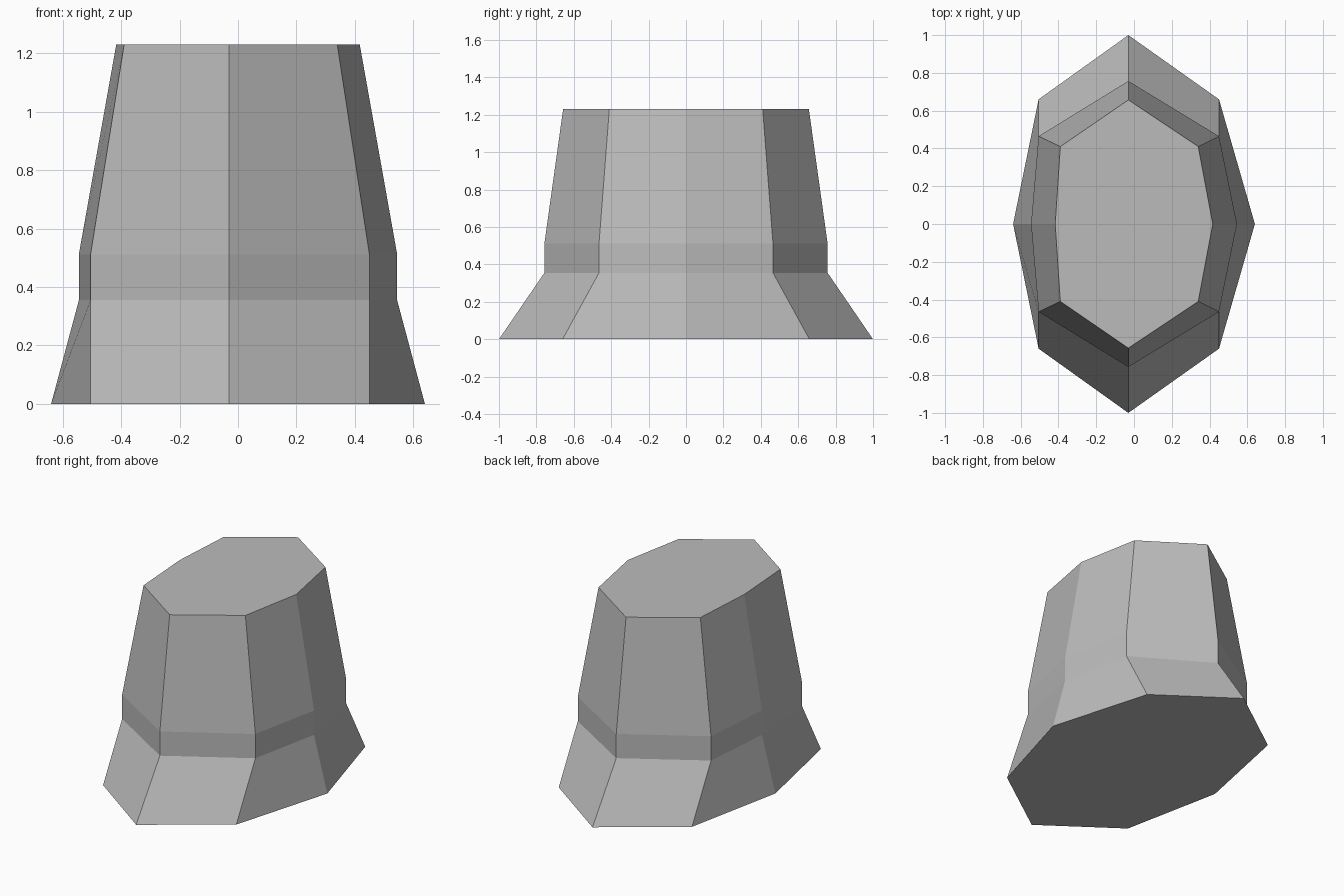
import bpy, bmesh

if "Cube" in bpy.data.objects:
    bpy.data.objects.remove(bpy.data.objects["Cube"])

grey = bpy.data.materials.new("plain grey")
grey.diffuse_color = (0.5, 0.5, 0.5, 1)
grey.use_nodes = True
grey.node_tree.nodes["Principled BSDF"].inputs["Base Color"].default_value = grey.diffuse_color


def ring(bm, z, side, left, right, shoulder, tip):
    """Eight-sided ring, mirrored front to back."""
    pts = [(-0.03, -tip), (right, -shoulder), (side, 0), (right, shoulder),
           (-0.03, tip), (left, shoulder), (-side, 0), (left, -shoulder)]
    return [bm.verts.new((x, y, z)) for x, y in pts]


# Solid tower: flared foot, straight band, tapering upper body
bm = bmesh.new()
rings = [
    ring(bm, 0.0, 0.64, -0.505, 0.45, 0.66, 1.0),
    ring(bm, 0.355, 0.545, -0.505, 0.45, 0.465, 0.757),
    ring(bm, 0.512, 0.545, -0.505, 0.45, 0.465, 0.757),
    ring(bm, 1.23, 0.417, -0.39, 0.34, 0.41, 0.657),
]
for lower, upper in zip(rings, rings[1:]):
    for i in range(8):
        j = (i + 1) % 8
        bm.faces.new((lower[i], lower[j], upper[j], upper[i]))
bm.faces.new(rings[0][::-1])
bm.faces.new(rings[-1])

mesh = bpy.data.meshes.new("tower_body")
bm.to_mesh(mesh)
bm.free()
mesh.materials.append(grey)
bpy.context.collection.objects.link(bpy.data.objects.new("tower_body", mesh))
